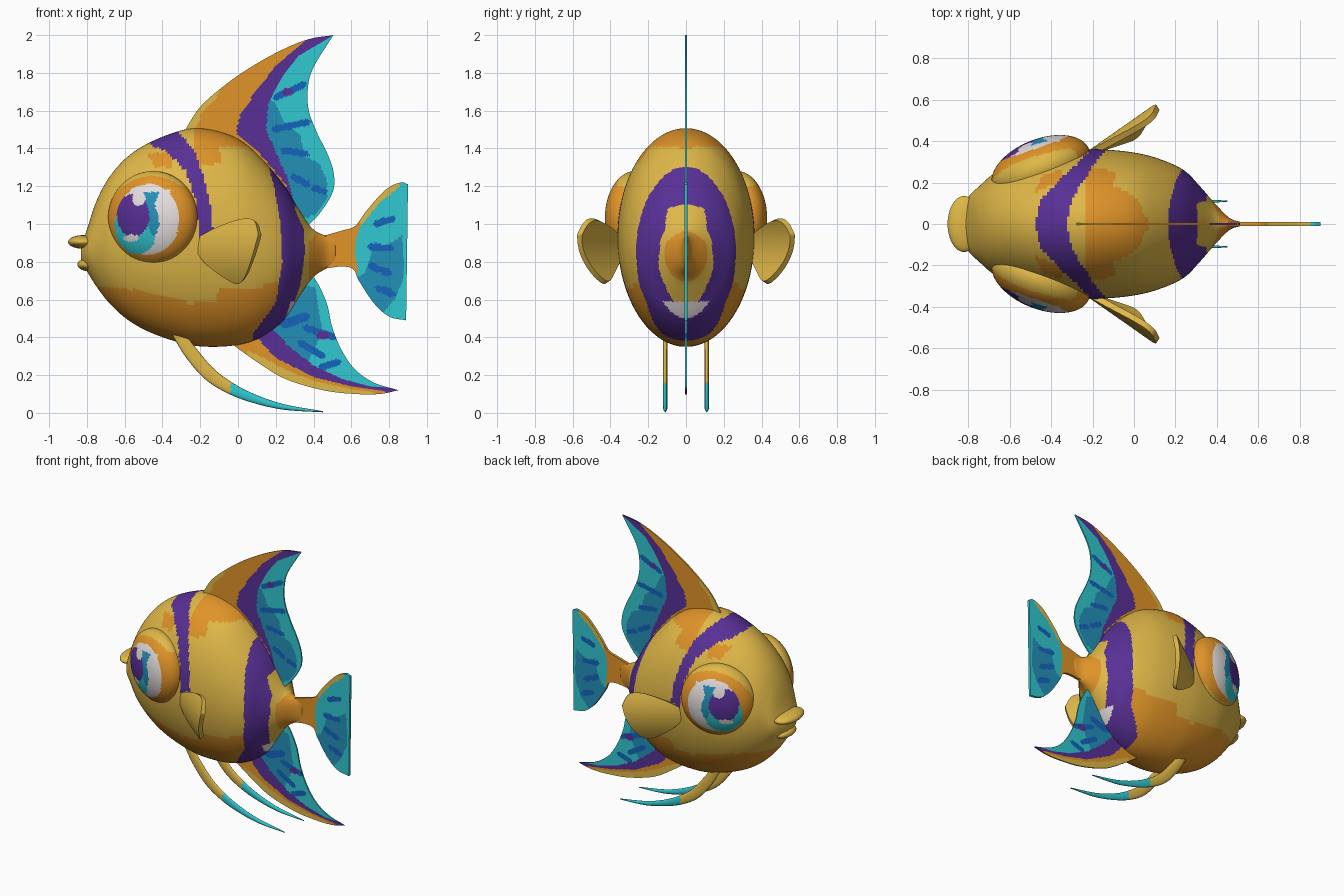
import bpy, bmesh, math
from mathutils import Vector, Matrix


# ---------- materials ----------
def linear(h):
    c = [int(h[i:i + 2], 16) / 255 for i in (0, 2, 4)]
    return [v / 12.92 if v < 0.04045 else ((v + 0.055) / 1.055) ** 2.4 for v in c] + [1]


MATS = []
for label, code in (("yellow", "E0B848"), ("orange", "E09428"), ("purple", "583096"), ("cyan", "30C8D0"),
                    ("teal", "2490B8"), ("blue", "1464BE"), ("white", "E6DEDE")):
    m = bpy.data.materials.new(label)
    m.diffuse_color = linear(code)
    MATS.append(m)
YELLOW, ORANGE, PURPLE, CYAN, TEAL, BLUE, WHITE = range(7)


# ---------- helpers ----------
def resample(pts, n):
    """Smooth curve through points of any dimension, n+1 evenly spaced samples."""
    p = [[2 * a - b for a, b in zip(pts[0], pts[1])]] + [list(q) for q in pts]
    p.append([2 * a - b for a, b in zip(pts[-1], pts[-2])])
    fine = []
    for i in range(1, len(p) - 2):
        for k in range(16):
            t = k / 16
            fine.append([0.5 * (2 * b + (c - a) * t + (2 * a - 5 * b + 4 * c - d) * t * t
                                + (3 * b - a - 3 * c + d) * t ** 3)
                         for a, b, c, d in zip(p[i - 1], p[i], p[i + 1], p[i + 2])])
    fine.append(list(pts[-1]))
    dist = [0]
    for a, b in zip(fine, fine[1:]):
        dist.append(dist[-1] + math.dist(a, b))
    out, j = [], 0
    for i in range(n + 1):
        s = dist[-1] * i / n
        while j < len(fine) - 2 and dist[j + 1] < s:
            j += 1
        f = min(1, (s - dist[j]) / max(1e-9, dist[j + 1] - dist[j]))
        out.append([a + (b - a) * f for a, b in zip(fine[j], fine[j + 1])])
    return out


def inside(x, z, poly):
    hit = False
    for (x1, z1), (x2, z2) in zip(poly, poly[1:] + poly[:1]):
        if (z1 > z) != (z2 > z) and x < (x2 - x1) * (z - z1) / (z2 - z1) + x1:
            hit = not hit
    return hit


def dash(x1, z1, x2, z2, w=0.018):
    d = Vector((x2 - x1, z2 - z1)).normalized() * w
    return [(x1 - d.y, z1 + d.x), (x2 - d.y, z2 + d.x), (x2 + d.x, z2 + d.y),
            (x2 + d.y, z2 - d.x), (x1 + d.y, z1 - d.x), (x1 - d.x, z1 - d.y)]


def oval(x, z, rx, rz):
    return [(x + rx * math.cos(a * math.pi / 18), z + rz * math.sin(a * math.pi / 18)) for a in range(36)]


def finish(name, bm, base=YELLOW, layers=(), smooth=True):
    """Make the object; paint faces by side-view regions, later regions on top."""
    bmesh.ops.recalc_face_normals(bm, faces=bm.faces)
    for f in bm.faces:
        f.smooth, f.material_index = smooth, base
        c = f.calc_center_median()
        for mat, poly in layers:
            if inside(c.x, c.z, poly):
                f.material_index = mat
    me = bpy.data.meshes.new(name)
    bm.to_mesh(me)
    bm.free()
    for m in MATS:
        me.materials.append(m)
    ob = bpy.data.objects.new(name, me)
    bpy.context.collection.objects.link(ob)
    return ob


def loft(rows, closed):
    bm = bmesh.new()
    vs = [[bm.verts.new(p) for p in r] for r in rows]
    n = len(rows[0])
    for a, b in zip(vs, vs[1:]):
        for j in range(n if closed else n - 1):
            k = (j + 1) % n
            bm.faces.new((a[j], b[j], b[k], a[k]))
    if closed:
        bm.faces.new(vs[0])
        bm.faces.new(vs[-1])
    return bm


def fin(name, edge_a, edge_b, thick, base, layers=(), depth=lambda x, z: 0, nu=110, nv=60):
    """Thin sheet ruled between two edge curves given in x, z."""
    rows = []
    for a, b in zip(resample(edge_a, nu), resample(edge_b, nu)):
        row = []
        for j in range(nv + 1):
            x, z = (a[i] + (b[i] - a[i]) * j / nv for i in (0, 1))
            row.append((x, depth(x, z), z))
        rows.append(row)
    bm = loft(rows, False)
    bmesh.ops.remove_doubles(bm, verts=bm.verts, dist=1e-5)
    ob = finish(name, bm, base, layers, False)
    s = ob.modifiers.new("thickness", 'SOLIDIFY')
    s.thickness, s.offset = thick, 0


def ellipsoid(name, centre, radii, turn=Matrix(), layers=(), seg=48):
    bm = bmesh.new()
    bmesh.ops.create_uvsphere(bm, u_segments=seg, v_segments=seg // 2, radius=1)
    bm.transform(Matrix.Translation(centre) @ turn @ Matrix.Diagonal((*radii, 1)))
    return finish(name, bm, YELLOW, layers)


# ---------- body: stations of x, top, bottom, half width ----------
stations = [(-0.83, 0.89, 0.80, 0.05), (-0.80, 0.97, 0.75, 0.13), (-0.75, 1.12, 0.67, 0.18),
            (-0.68, 1.25, 0.58, 0.24), (-0.58, 1.36, 0.49, 0.29), (-0.45, 1.44, 0.42, 0.335),
            (-0.28, 1.50, 0.365, 0.36), (-0.15, 1.50, 0.35, 0.36), (0, 1.45, 0.36, 0.345),
            (0.12, 1.35, 0.40, 0.315), (0.24, 1.21, 0.49, 0.26), (0.32, 1.08, 0.61, 0.18),
            (0.39, 0.98, 0.71, 0.10), (0.46, 0.94, 0.76, 0.03), (0.52, 0.94, 0.78, 0.008)]
rings = []
for x, top, bot, hw in resample(stations, 170):
    rings.append([(x, hw * math.cos(a), (top + bot) / 2 + (top - bot) / 2 * math.sin(a))
                  for a in (2 * math.pi * j / 120 for j in range(120))])
finish("body", loft(rings, True), YELLOW, [
    # belly, crown patches and tail root
    (ORANGE, [(-0.80, 0.66), (-0.72, 0.67), (-0.45, 0.64), (-0.25, 0.58), (-0.12, 0.59), (-0.10, 0.65),
              (0.08, 0.66), (0.25, 0.70), (0.25, 0.3), (-0.8, 0.3)]),
    (ORANGE, [(-0.24, 1.38), (-0.20, 1.30), (-0.09, 1.33), (-0.10, 1.41), (0.05, 1.41), (0.13, 1.36),
              (0.13, 1.6), (-0.22, 1.6)]),
    (ORANGE, [(-0.48, 1.37), (-0.44, 1.30), (-0.34, 1.30), (-0.36, 1.38)]),
    (ORANGE, [(0.375, 0.6), (0.375, 0.9), (0.42, 0.97), (0.6, 1.0), (0.6, 0.6)]),
    # head stripe and rear stripe
    (PURPLE, [(-0.50, 1.45), (-0.45, 1.41), (-0.37, 1.38), (-0.28, 1.28), (-0.23, 1.15), (-0.205, 0.93),
              (-0.13, 0.95), (-0.145, 1.1), (-0.18, 1.25), (-0.24, 1.4), (-0.32, 1.49), (-0.34, 1.6), (-0.5, 1.6)]),
    (PURPLE, [(0.14, 1.4), (0.19, 1.2), (0.225, 1.0), (0.235, 0.8), (0.20, 0.58), (0.08, 0.42), (0.08, 0.3),
              (0.24, 0.4), (0.28, 0.53), (0.33, 0.68), (0.355, 0.85), (0.35, 0.97), (0.30, 1.08), (0.33, 1.2)]),
    (WHITE, [(0.25, 0.5), (0.28, 0.59), (0.32, 0.59), (0.31, 0.48)])])

# ---------- lips ----------
ellipsoid("upper_lip", (-0.82, 0, 0.905), (0.08, 0.135, 0.036))
ellipsoid("lower_lip", (-0.785, 0, 0.785), (0.065, 0.10, 0.036))

# ---------- eyes: flattened domes turned slightly forward ----------
eye_paint = [(ORANGE, oval(-0.455, 1.03, 0.235, 0.225)), (ORANGE, [(-0.3, 0.85), (-0.1, 0.85), (-0.1, 1.2), (-0.3, 1.2)]),
             (WHITE, oval(-0.475, 1.025, 0.165, 0.187)), (CYAN, oval(-0.535, 0.99, 0.118, 0.15)),
             (TEAL, [(-0.51, 1.17), (-0.38, 1.17), (-0.38, 0.98), (-0.45, 0.93), (-0.48, 1.0)]),
             (WHITE, [(-0.41, 1.18), (-0.44, 1.11), (-0.415, 1.0), (-0.45, 0.9), (-0.36, 0.9), (-0.36, 1.18)]),
             (PURPLE, oval(-0.555, 1.045, 0.085, 0.115)),
             (WHITE, oval(-0.525, 1.135, 0.035, 0.04)), (WHITE, oval(-0.565, 0.925, 0.04, 0.02))]
for side, s in (("right", -1), ("left", 1)):
    turn = Vector((-0.37, 0.93 * s, 0)).to_track_quat('Z', 'Y').to_matrix().to_4x4()
    ellipsoid(side + "_eye", (-0.45, 0.27 * s, 1.03), (0.25, 0.25, 0.14), turn, eye_paint, 128)

# ---------- dorsal fin ----------
fin("dorsal_fin",
    [(-0.29, 1.48), (-0.20, 1.62), (-0.05, 1.75), (0.10, 1.85), (0.25, 1.93), (0.38, 1.98), (0.505, 2.0)],
    [(0.30, 0.95), (0.38, 1.0), (0.45, 1.08), (0.505, 1.18), (0.505, 1.28), (0.47, 1.38), (0.42, 1.48),
     (0.375, 1.6), (0.37, 1.72), (0.40, 1.83), (0.505, 2.0)], 0.01, CYAN, [
        (TEAL, [(0.10, 1.66), (0.19, 1.65), (0.25, 1.53), (0.33, 1.47), (0.35, 1.36), (0.43, 1.32), (0.47, 1.24),
                (0.47, 1.13), (0.40, 1.05), (0.30, 1.0), (0.1, 1.3)]),
        (BLUE, dash(0.20, 1.67, 0.35, 1.74)), (BLUE, dash(0.19, 1.50, 0.37, 1.54)),
        (BLUE, dash(0.24, 1.39, 0.36, 1.37)), (BLUE, dash(0.29, 1.25, 0.37, 1.21)),
        (BLUE, dash(0.40, 1.19, 0.46, 1.17)), (PURPLE, oval(0.26, 1.70, 0.03, 0.02)),
        (PURPLE, [(0.52, 2.02), (0.49, 1.99), (0.32, 1.89), (0.22, 1.76), (0.16, 1.63), (0.15, 1.5), (0.20, 1.38),
                  (0.26, 1.25), (0.31, 1.05), (0.2, 1.0), (-0.1, 1.4), (-0.1, 1.9), (0.3, 2.05)]),
        (ORANGE, [(0.37, 1.98), (0.20, 1.84), (0.08, 1.68), (0.01, 1.58), (-0.01, 1.48), (0.10, 1.39), (0.26, 1.20),
                  (0.2, 1.0), (-0.4, 1.4), (-0.3, 2.05), (0.3, 2.05)]),
        (YELLOW, [(-0.4, 1.45), (-0.25, 1.47), (-0.19, 1.58), (-0.10, 1.69), (-0.10, 1.8), (-0.3, 1.7)])])

# ---------- anal fin ----------
fin("anal_fin",
    [(-0.04, 0.37), (0.10, 0.27), (0.25, 0.18), (0.45, 0.12), (0.62, 0.10), (0.75, 0.10), (0.85, 0.12)],
    [(0.38, 0.74), (0.42, 0.69), (0.47, 0.58), (0.50, 0.45), (0.55, 0.33), (0.62, 0.23), (0.72, 0.16), (0.85, 0.12)],
    0.01, CYAN, [
        (TEAL, [(0.15, 0.4), (0.30, 0.7), (0.41, 0.66), (0.43, 0.53), (0.45, 0.42), (0.40, 0.34), (0.36, 0.24)]),
        (BLUE, dash(0.24, 0.47, 0.36, 0.51, 0.025)), (BLUE, dash(0.36, 0.45, 0.51, 0.40)),
        (BLUE, dash(0.33, 0.37, 0.45, 0.30)), (BLUE, dash(0.44, 0.24, 0.53, 0.27)),
        (PURPLE, oval(0.45, 0.41, 0.035, 0.022)),
        (PURPLE, [(0.10, 0.48), (0.19, 0.44), (0.26, 0.36), (0.40, 0.25), (0.55, 0.18), (0.70, 0.14), (0.87, 0.13),
                  (0.87, 0.05), (0, 0.05), (0, 0.4)]),
        (ORANGE, [(0.08, 0.42), (0.20, 0.29), (0.40, 0.19), (0.60, 0.14), (0.78, 0.115), (0.78, 0.05), (-0.1, 0.05),
                  (-0.1, 0.5)]),
        (YELLOW, [(0.05, 0.33), (0.14, 0.29), (0.25, 0.23), (0.40, 0.17), (0.60, 0.125), (0.72, 0.11), (0.7, 0.05),
                  (0.0, 0.05)])])

# ---------- tail fin ----------
fin("tail_fin",
    [(0.40, 0.93), (0.46, 0.94), (0.55, 0.965), (0.62, 0.99), (0.68, 1.07), (0.78, 1.18), (0.86, 1.22), (0.90, 1.21)],
    [(0.40, 0.77), (0.46, 0.765), (0.55, 0.775), (0.61, 0.76), (0.64, 0.70), (0.72, 0.58), (0.80, 0.51), (0.89, 0.49)],
    0.018, CYAN, [
        (TEAL, [(0.72, 0.91), (0.78, 0.88), (0.87, 0.94), (0.88, 0.72), (0.83, 0.60), (0.74, 0.50), (0.60, 0.70),
                (0.67, 0.74), (0.70, 0.82)]),
        (BLUE, dash(0.73, 1.0, 0.82, 1.03)), (BLUE, dash(0.70, 0.88, 0.81, 0.87)),
        (BLUE, dash(0.70, 0.78, 0.80, 0.74)), (BLUE, dash(0.74, 0.66, 0.82, 0.63)),
        (YELLOW, [(0.60, 0.96), (0.65, 0.99), (0.74, 1.10), (0.86, 1.205), (0.8, 1.27), (0.6, 1.1)]),
        (ORANGE, [(0.3, 0.6), (0.3, 1.1), (0.64, 1.06), (0.65, 1.0), (0.625, 0.92), (0.62, 0.85), (0.635, 0.74),
                  (0.60, 0.6)])])

# ---------- pectoral fins and trailing feelers, one per side ----------
feeler = [(-0.33, 0.44, 0.03), (-0.25, 0.32, 0.036), (-0.15, 0.205, 0.036), (-0.03, 0.125, 0.03),
          (0.10, 0.07, 0.022), (0.25, 0.03, 0.014), (0.45, 0.006, 0.003)]
for side, s in (("right", -1), ("left", 1)):
    fin(side + "_pectoral_fin",
        [(-0.22, 0.92), (-0.10, 0.98), (0.02, 1.02), (0.09, 1.015), (0.115, 0.95)],
        [(-0.22, 0.87), (-0.17, 0.80), (-0.08, 0.73), (0, 0.69), (0.04, 0.72), (0.08, 0.82), (0.115, 0.94)],
        0.03, YELLOW, (), lambda x, z: s * (0.35 + 0.7 * (x + 0.2) - 0.05 * ((z - 0.88) / 0.16) ** 2), 40, 24)
    path = resample(feeler, 60)
    rows = []
    for i, (x, z, r) in enumerate(path):
        a, b = path[max(0, i - 1)], path[min(60, i + 1)]
        t = Vector((b[0] - a[0], b[1] - a[1])).normalized()
        rows.append([(x - t.y * r * math.sin(q), s * 0.11 + min(r, 0.011) * math.cos(q), z + t.x * r * math.sin(q))
                     for q in (2 * math.pi * k / 16 for k in range(16))])
    finish(side + "_feeler", loft(rows, True), YELLOW, [(CYAN, [(-0.05, -0.1), (-0.03, 0.3), (0.6, 0.3), (0.6, -0.1)])])
